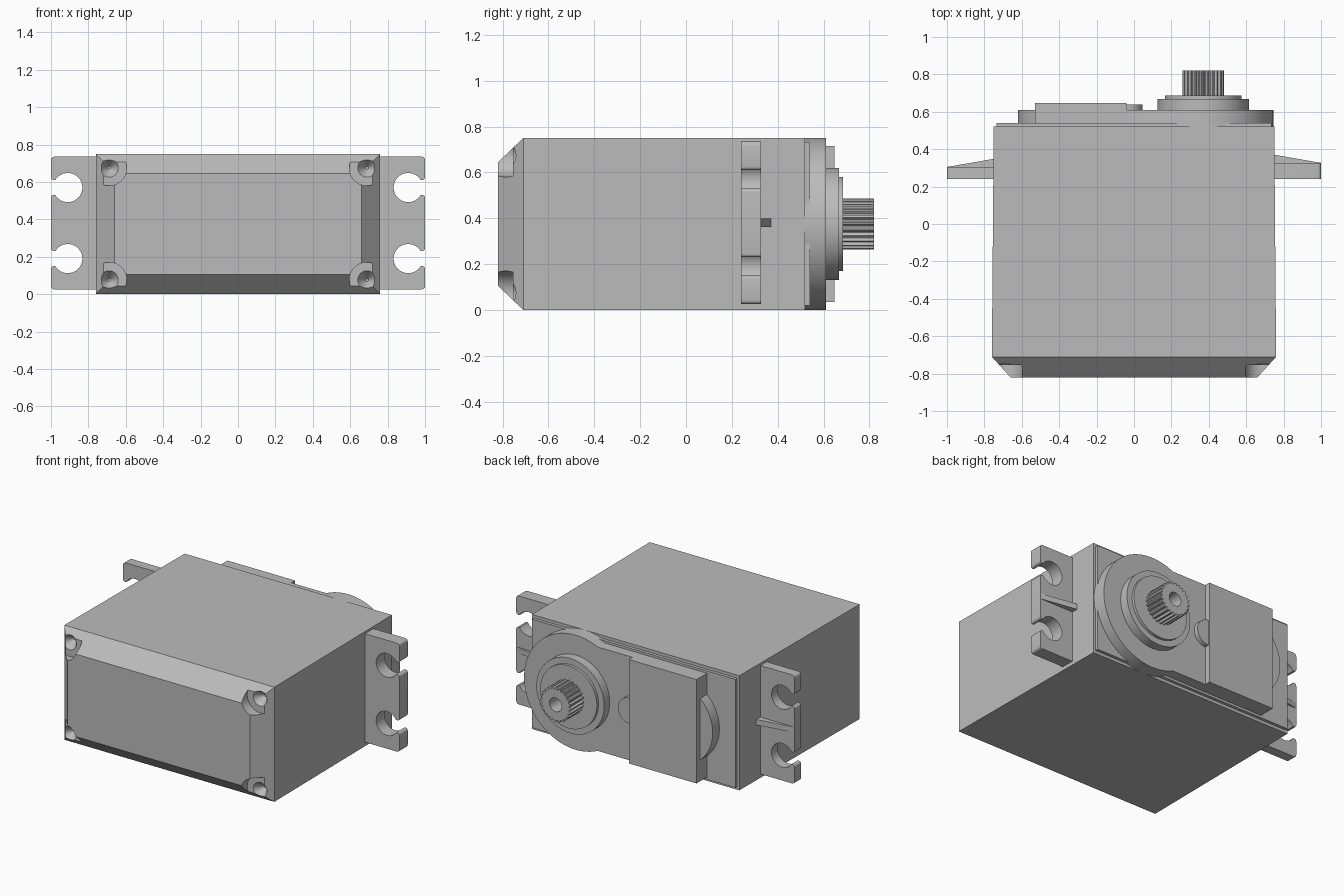
import bpy
import bmesh
from math import sin, cos, pi, radians

if "Cube" in bpy.data.objects:
    bpy.data.objects.remove(bpy.data.objects["Cube"])

grey = bpy.data.materials.new("plain grey")
grey.use_nodes = True
grey.diffuse_color = (0.5, 0.5, 0.5, 1)
grey.node_tree.nodes["Principled BSDF"].inputs["Base Color"].default_value = (0.5, 0.5, 0.5, 1)

MID = 0.375          # mid height of the case
SHAFT_X = 0.37       # output shaft axis


def loft(name, rings):
    """Join rings of (x, y, z) points and cap both ends."""
    bm = bmesh.new()
    loops = [[bm.verts.new(p) for p in ring] for ring in rings]
    n = len(loops[0])
    for a, b in zip(loops, loops[1:]):
        for i in range(n):
            j = (i + 1) % n
            bm.faces.new((a[i], a[j], b[j], b[i]))
    bm.faces.new(loops[0])
    bm.faces.new(loops[-1])
    bmesh.ops.recalc_face_normals(bm, faces=bm.faces)
    mesh = bpy.data.meshes.new(name)
    bm.to_mesh(mesh)
    bm.free()
    mesh.materials.append(grey)
    obj = bpy.data.objects.new(name, mesh)
    bpy.context.collection.objects.link(obj)
    return obj


def activate(obj):
    bpy.ops.object.select_all(action='DESELECT')
    obj.select_set(True)
    bpy.context.view_layer.objects.active = obj


def smooth(obj):
    activate(obj)
    bpy.ops.object.shade_smooth_by_angle(angle=radians(30))
    return obj


def prism(name, outline, y0, y1):
    return loft(name, [[(x, y, z) for x, z in outline] for y in (y0, y1)])


def arc(cx, cz, r, start, end, n):
    angles = [radians(start + (end - start) * i / n) for i in range(n + 1)]
    return [(cx + r * cos(a), cz + r * sin(a)) for a in angles]


def lathe(name, cx, cz, profile, n=64):
    """Stack circles given as (radius, y) along the y axis."""
    return loft(name, [[(x, y, z) for x, z in arc(cx, cz, r, 0, 360, n)[:-1]]
                       for r, y in profile])


def rect(half, y, z0, z1):
    return [(-half, y, z0), (half, y, z0), (half, y, z1), (-half, y, z1)]


def cut(obj, cutter):
    mod = obj.modifiers.new("cut", 'BOOLEAN')
    mod.operation = 'DIFFERENCE'
    mod.solver = 'EXACT'
    mod.object = cutter
    activate(obj)
    bpy.ops.object.modifier_apply(modifier=mod.name)
    bpy.data.objects.remove(cutter)


# Case with a chamfered front, slightly tapered towards the back
case = loft("case", [rect(0.66, -0.82, 0.105, 0.645), rect(0.76, -0.71, 0, 0.75),
                     rect(0.75, 0.52, 0, 0.75)])

# Screw pockets with countersinks in the four front corners
for x in (-0.69, 0.69):
    for z in (0.075, 0.675):
        cut(case, lathe("pocket_cutter", x, z, [(0.095, -0.9), (0.095, -0.755)], 32))
        cut(case, lathe("countersink_cutter", x, z,
                        [(0.05, -0.9), (0.05, -0.755), (0.008, -0.70)], 32))
smooth(case)

# Raised panel on the back
loft("back_panel", [rect(0.735, 0.51, 0.02, 0.73), rect(0.735, 0.54, 0.02, 0.73)])

# Gear cover: a disc around the shaft running into a straight plate
cover = arc(SHAFT_X, MID, 0.375, -115, 115, 48)
cover += [(-0.04, MID + 0.34), (-0.53, MID + 0.34), (-0.53, MID - 0.34), (-0.04, MID - 0.34)]
smooth(prism("gear_cover", cover, 0.515, 0.61))
prism("raised_plate", [(-0.53, 0.035), (-0.04, 0.035), (-0.04, 0.715), (-0.53, 0.715)],
      0.60, 0.648)
smooth(lathe("end_bulge", -0.35, MID, [(0.27, 0.53), (0.27, 0.61)]))
smooth(lathe("small_boss", -0.04, MID, [(0.085, 0.60), (0.085, 0.64)], 32))

# Stepped bearing boss
smooth(lathe("bearing_boss", SHAFT_X, MID,
             [(0.245, 0.60), (0.245, 0.668), (0.205, 0.668), (0.205, 0.686)]))

# Splined output shaft with a screw hole
TEETH = 24
spline = []
for i in range(TEETH * 4):
    r = 0.112 if i % 4 < 2 else 0.099
    a = 2 * pi * i / (TEETH * 4)
    spline.append((SHAFT_X + r * cos(a), MID + r * sin(a)))
shaft = prism("output_shaft", spline, 0.67, 0.82)
cut(shaft, lathe("screw_hole_cutter", SHAFT_X, MID, [(0.045, 0.72), (0.045, 0.9)], 32))
smooth(shaft)

# Mounting ears with open screw slots and a wedge rib
EAR_Z = 0.38
half = [(0.74, 0.355)] + arc(0.982, 0.337, 0.018, 90, 0, 4)
half += arc(1.0 - 0.015, 0.245, 0.015, 0, -90, 4)
half += arc(0.91, 0.19, 0.078, 31, 329, 32)
half += arc(1.0 - 0.015, 0.135, 0.015, 90, 0, 4)
ear = half + [(x, -z) for x, z in reversed(half)]
for side, name, back in ((1, "left", 0.327), (-1, "right", 0.305)):
    smooth(prism(name + "_ear", [(side * x, EAR_Z + z) for x, z in ear], 0.24, back))
    wedge = [(0.74, back - 0.01), (1.0, back - 0.01), (1.0, back), (0.74, back + 0.045)]
    loft(name + "_rib", [[(side * x, y, z) for x, y in wedge]
                         for z in (EAR_Z - 0.018, EAR_Z + 0.018)])
